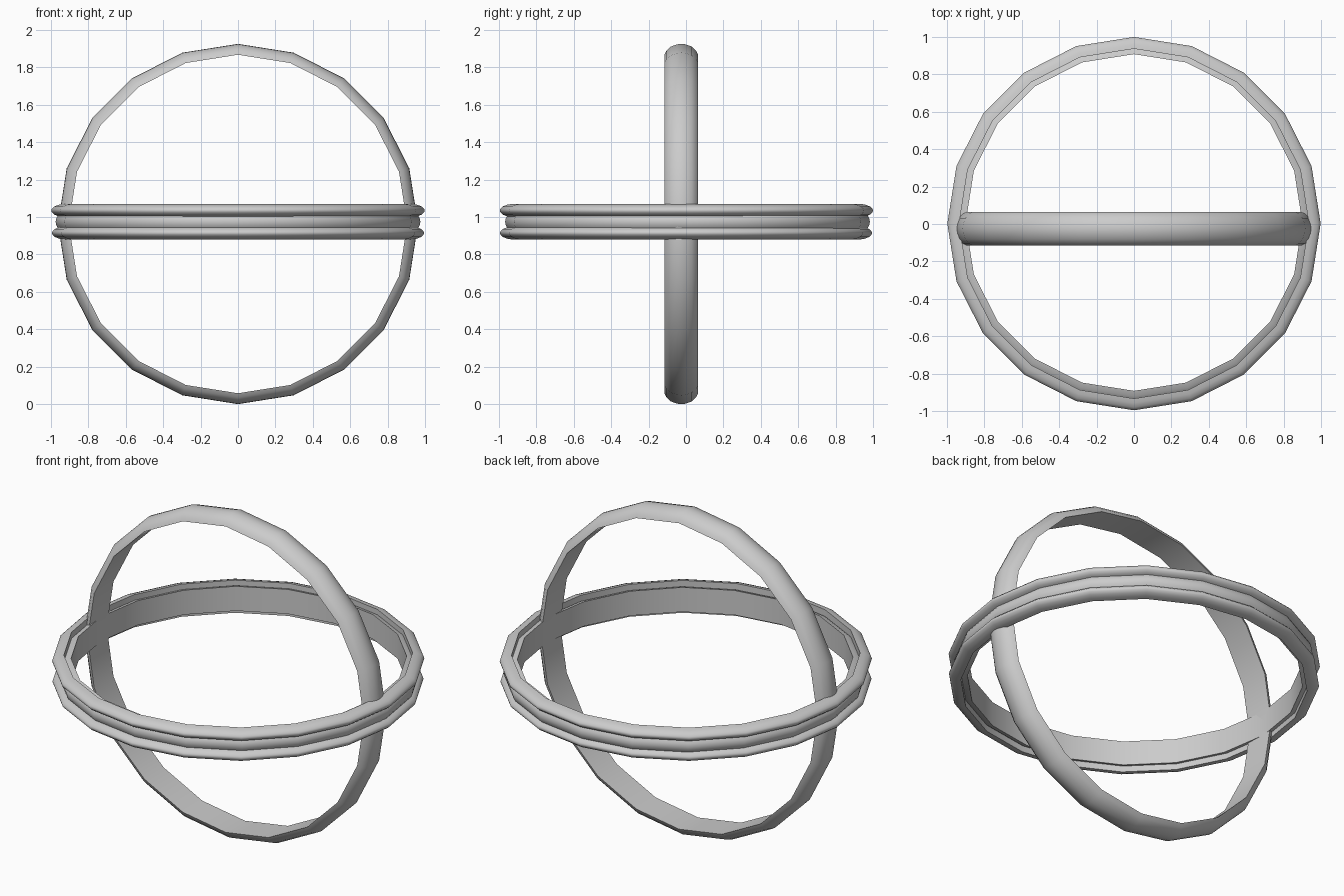
import bpy, bmesh, math

if "Cube" in bpy.data.objects:
    bpy.data.objects.remove(bpy.data.objects["Cube"])

SIDES = 20


def hoop(name, r_in, r_out, width, centre, upright=False):
    """20-sided hoop: flat inner wall and a domed outer face."""
    h, d = width / 2, r_out - r_in
    profile = [(r_in, -h), (r_in + 0.38 * d, -0.88 * h), (r_in + 0.75 * d, -0.62 * h),
               (r_out - 0.04 * d, -0.25 * h), (r_out, 0)]
    profile += [(r, -w) for r, w in reversed(profile[:-1])]
    bm = bmesh.new()
    rows = []
    for i in range(SIDES):
        a = 2 * math.pi * i / SIDES
        row = []
        for r, w in profile:
            u, v = r * math.cos(a), r * math.sin(a)
            row.append(bm.verts.new((u, w, v) if upright else (u, v, w)))
        rows.append(row)
    n = len(profile)
    for i in range(SIDES):
        a, b = rows[i], rows[(i + 1) % SIDES]
        for j in range(n):
            k = (j + 1) % n
            bm.faces.new((a[j], b[j], b[k], a[k]))
    bmesh.ops.recalc_face_normals(bm, faces=bm.faces[:])
    mesh = bpy.data.meshes.new(name)
    bm.to_mesh(mesh)
    bm.free()
    ob = bpy.data.objects.new(name, mesh)
    bpy.context.collection.objects.link(ob)
    ob.location = centre
    bpy.ops.object.select_all(action='DESELECT')
    ob.select_set(True)
    bpy.context.view_layer.objects.active = ob
    bpy.ops.object.shade_smooth_by_angle(angle=math.radians(35))
    return ob


# Upright hoop
hoop("vertical_hoop", 0.905, 0.963, 0.18, (0, -0.025, 0.963), upright=True)

# Level hoop: a central band with two thin rims
hoop("horizontal_band", 0.90, 0.975, 0.145, (0, 0.008, 0.975))
hoop("upper_rim", 0.935, 0.998, 0.07, (0, 0.002, 1.035))
hoop("lower_rim", 0.93, 0.995, 0.07, (0, 0, 0.915))
